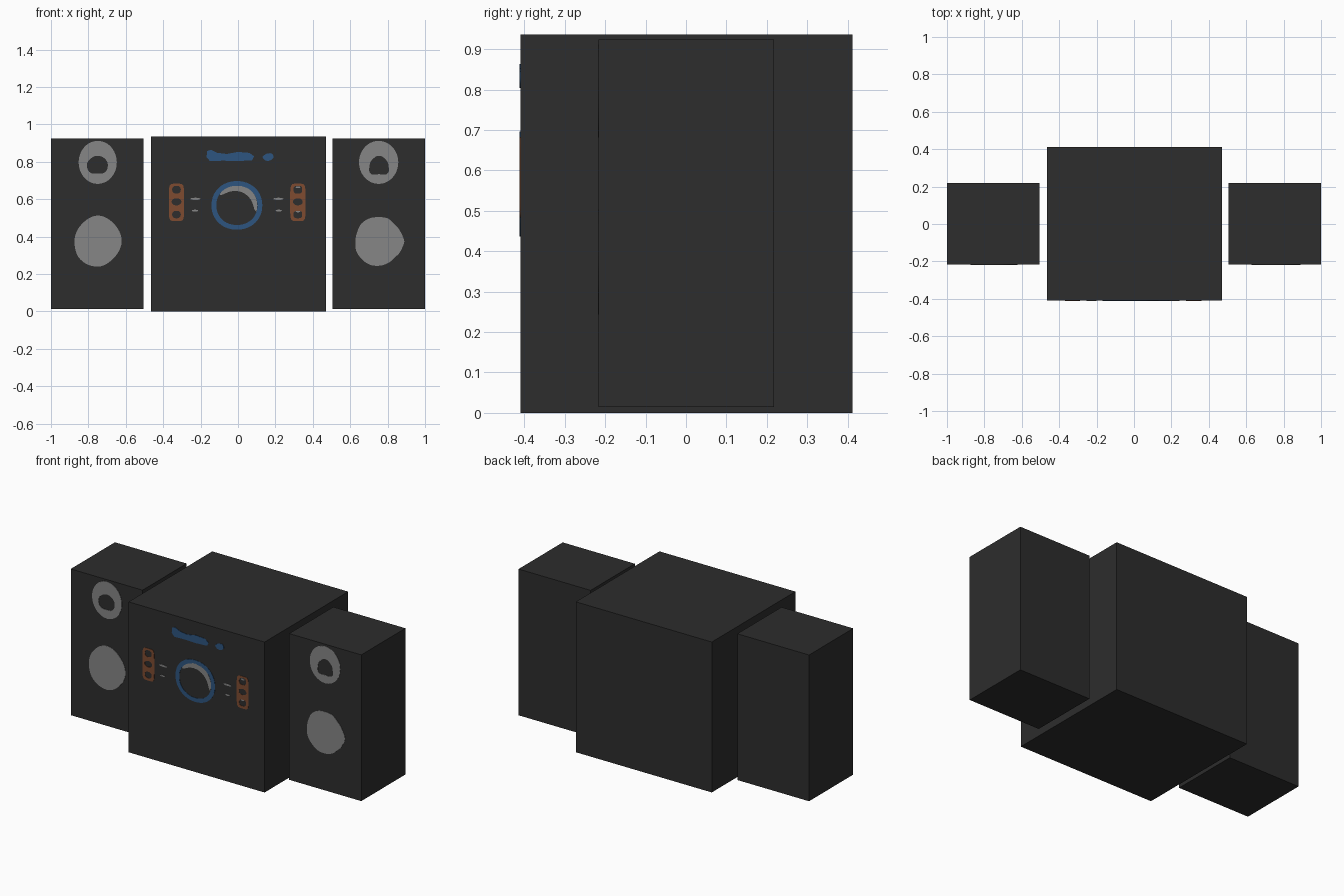
import bpy, math
from mathutils import Matrix

if "Cube" in bpy.data.objects:
    bpy.data.objects.remove(bpy.data.objects["Cube"])


def material(name, rgb):
    m = bpy.data.materials.new(name)
    m.diffuse_color = (*rgb, 1)
    m.use_nodes = True
    m.node_tree.nodes["Principled BSDF"].inputs["Base Color"].default_value = m.diffuse_color
    return m


BLACK = material("charcoal", (0.026, 0.026, 0.026))
GREY = material("cone grey", (0.238, 0.238, 0.238))
BLUE = material("blue", (0.026, 0.09, 0.215))
ORANGE = material("copper orange", (0.21, 0.07, 0.03))


def box(name, x0, x1, y0, y1, z0, z1):
    bpy.ops.mesh.primitive_cube_add(
        size=1, location=((x0 + x1) / 2, (y0 + y1) / 2, (z0 + z1) / 2))
    ob = bpy.context.object
    ob.name = name
    ob.scale = (x1 - x0, y1 - y0, z1 - z0)
    bpy.ops.object.transform_apply(location=False, rotation=False, scale=True)
    ob.data.materials.append(BLACK)


def blob(cx, cz, rx, rz, wobble=(1,), n=48, power=2):
    """Rounded outline; wobble scales the radius around the circle, power squares it off."""
    pts = []
    for i in range(n):
        a = 2 * math.pi * i / n
        c, s = math.cos(a), math.sin(a)
        t = i / n * len(wobble)
        k, f = int(t), t % 1
        f = f * f * (3 - 2 * f)
        w = wobble[k] * (1 - f) + wobble[(k + 1) % len(wobble)] * f
        w /= (abs(c) ** power + abs(s) ** power) ** (1 / power)
        pts.append((cx + rx * c * w, cz + rz * s * w))
    return pts


def plate(name, y, mat, *outlines):
    """Thin filled plate on a front face; inner outlines become holes."""
    cu = bpy.data.curves.new(name, 'CURVE')
    cu.dimensions = '2D'
    cu.fill_mode = 'BOTH'
    cu.extrude = 0.002
    for pts in outlines:
        sp = cu.splines.new('POLY')
        sp.points.add(len(pts) - 1)
        for p, (x, z) in zip(sp.points, pts):
            p.co = (x, z, 0, 1)
        sp.use_cyclic_u = True
    tmp = bpy.data.objects.new(name + "_outline", cu)
    bpy.context.collection.objects.link(tmp)
    deps = bpy.context.evaluated_depsgraph_get()
    me = bpy.data.meshes.new_from_object(tmp.evaluated_get(deps))
    bpy.data.objects.remove(tmp)
    me.transform(Matrix.Translation((0, y, 0)) @ Matrix.Rotation(math.pi / 2, 4, 'X'))
    me.materials.clear()
    me.materials.append(mat)
    ob = bpy.data.objects.new(name, me)
    bpy.context.collection.objects.link(ob)


# Cabinets
SUB_Y, SAT_Y = -0.41, -0.216
box("subwoofer_cabinet", -0.466, 0.47, SUB_Y, 0.412, 0, 0.936)
box("left_speaker_cabinet", -1, -0.506, SAT_Y, 0.218, 0.014, 0.924)
box("right_speaker_cabinet", 0.504, 1, SAT_Y, 0.218, 0.014, 0.924)

# Satellite speaker drivers
plate("left_tweeter_ring", SAT_Y, GREY,
      blob(-0.75, 0.797, 0.102, 0.115),
      blob(-0.752, 0.782, 0.056, 0.05, (1, 1, 1, .95, 1, 1.05, .9, 1.05)))
plate("right_tweeter_ring", SAT_Y, GREY,
      blob(0.752, 0.797, 0.105, 0.115),
      blob(0.754, 0.782, 0.05, 0.048, (1, .95, 1.05, .95, 1, 1.3, 1, 1.3)))
plate("left_woofer_cone", SAT_Y, GREY,
      blob(-0.75, 0.376, 0.128, 0.134, (1, .97, 1.02, .95, .97, 1.03, 1.02, .95)))
plate("right_woofer_cone", SAT_Y, GREY,
      blob(0.752, 0.374, 0.127, 0.134,
           (1.08, 1, .96, 1, .97, 1, 1.02, .98, .98, 1.02, 1, 1, .97, .95, .93, 1)))

# Subwoofer driver: blue ring and grey highlight crescent
CX, CZ = -0.006, 0.567
plate("subwoofer_ring", SUB_Y, BLUE,
      blob(CX, CZ, 0.136, 0.13, power=2.1), blob(CX, CZ, 0.11, 0.105, power=2.1))
angles = [math.radians(148 - i * 165 / 30) for i in range(31)]
outer = [(CX + 0.109 * math.cos(a), CZ + 0.11 * math.sin(a)) for a in angles]
inner = [(CX + r * math.cos(a), CZ + r * math.sin(a)) for a, r in
         ((a, 0.104 - 0.029 * math.sin(math.pi * i / 30) ** 0.5)
          for i, a in enumerate(angles))]
plate("subwoofer_crescent", SUB_Y, GREY, outer + inner[::-1])

# Blue display strip and dot above the driver
plate("display_strip", SUB_Y, BLUE, [
    (-0.168, 0.825), (-0.165, 0.858), (-0.145, 0.864), (-0.11, 0.848), (-0.06, 0.842),
    (0.0, 0.853), (0.06, 0.848), (0.086, 0.83), (0.075, 0.808), (0.0, 0.804),
    (-0.08, 0.806), (-0.15, 0.804)])
plate("display_dot", SUB_Y, BLUE,
      blob(0.16, 0.826, 0.027, 0.021, (1.1, 1.15, .9, .8, 1.05, 1, 1, 1)))

# Control panels with three holes each, plus small grey marks
for side, cx, sq in (("left", -0.329, 2.3), ("right", 0.32, 3)):
    s = -1 if side == "left" else 1
    plate(side + "_control_panel", SUB_Y, ORANGE,
          blob(cx, 0.583, 0.041, 0.1, power=6),
          blob(cx, 0.651, 0.023, 0.021, power=sq),
          blob(cx, 0.586, 0.026, 0.019, power=2),
          blob(cx, 0.518, 0.023, 0.02, power=sq))
    plate(side + "_upper_mark", SUB_Y, GREY,
          blob(s * 0.222 - 0.006, 0.602, 0.027, 0.006))
    plate(side + "_lower_mark", SUB_Y, GREY,
          blob(s * 0.224 - 0.006, 0.539, 0.017, 0.005))
plate("right_panel_glint", SUB_Y, GREY, blob(0.321, 0.664, 0.013, 0.005))
plate("right_panel_lower_glint", SUB_Y, GREY, blob(0.321, 0.534, 0.013, 0.004))
